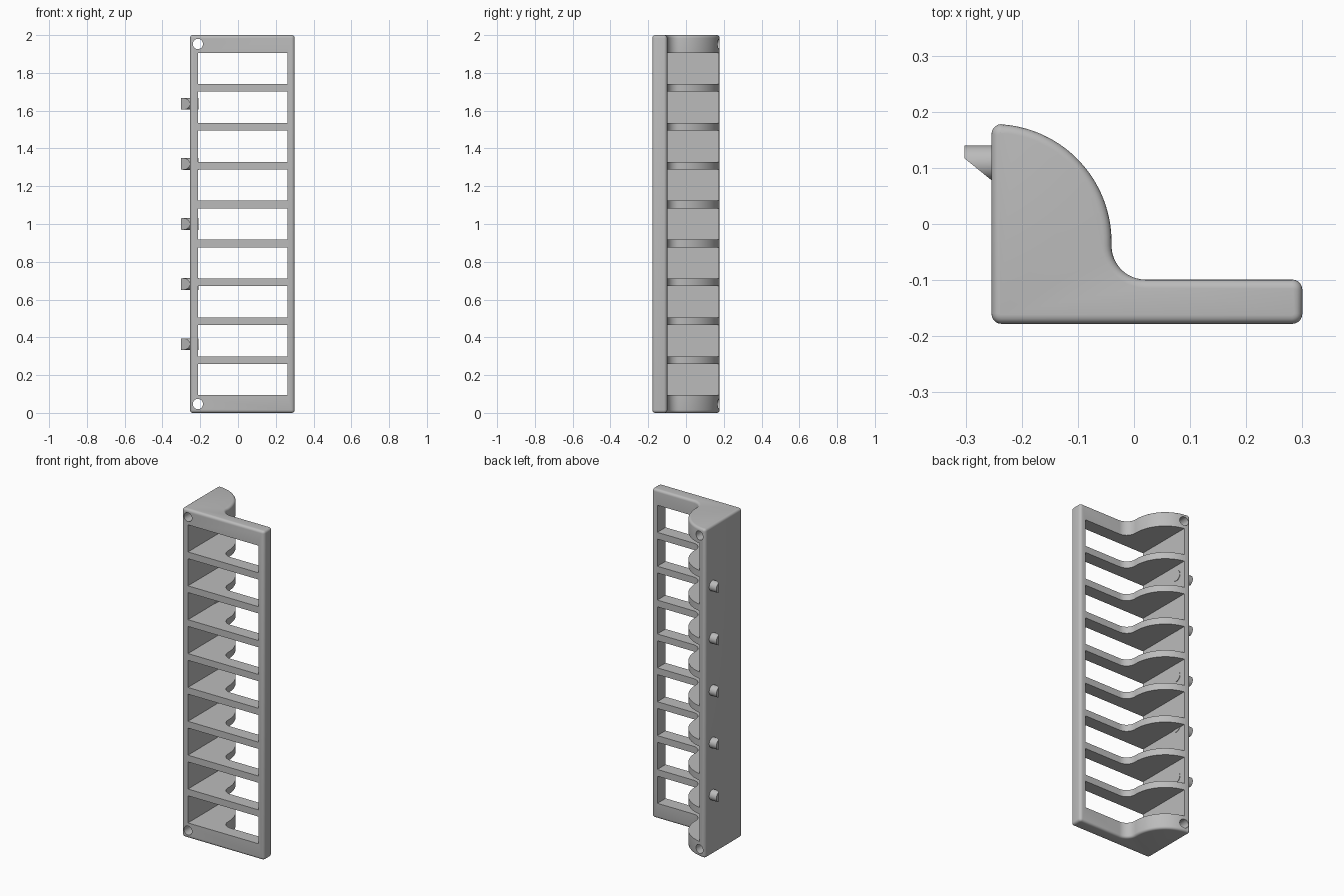
import bpy, bmesh
from math import sin, cos, radians, pi
from mathutils import Matrix, Vector

cube = bpy.data.objects.get("Cube")
if cube:
    bpy.data.objects.remove(cube, do_unlink=True)

grey = bpy.data.materials.new("light grey")
grey.use_nodes = True
colour = (0.5, 0.5, 0.5, 1)
grey.diffuse_color = colour
grey.node_tree.nodes["Principled BSDF"].inputs["Base Color"].default_value = colour

HEIGHT = 2.0
LEFT, RIGHT, FRONT, BACK = -0.254, 0.3, -0.178, 0.178
INNER = -0.212
ROUND = 0.018


def make(name, bm):
    bmesh.ops.recalc_face_normals(bm, faces=bm.faces)
    mesh = bpy.data.meshes.new(name)
    bm.to_mesh(mesh)
    bm.free()
    mesh.materials.append(grey)
    ob = bpy.data.objects.new(name, mesh)
    bpy.context.collection.objects.link(ob)
    return ob


def activate(ob):
    bpy.ops.object.select_all(action='DESELECT')
    ob.select_set(True)
    bpy.context.view_layer.objects.active = ob


def smooth(ob):
    activate(ob)
    bpy.ops.object.shade_smooth_by_angle(angle=radians(35))


def arc(cx, cy, r, start, end, steps):
    angles = [radians(start + (end - start) * i / steps) for i in range(steps + 1)]
    return [(cx + r * cos(a), cy + r * sin(a)) for a in angles]


def cylinder(bm, radius, depth, matrix, segments=32):
    bmesh.ops.create_cone(bm, cap_ends=True, segments=segments, radius1=radius,
                          radius2=radius, depth=depth, matrix=matrix)


# Body: bracket-shaped profile with rounded corners, extruded upwards
flange = -0.099
outline = arc(LEFT + ROUND, FRONT + ROUND, ROUND, 180, 270, 5)
outline += arc(RIGHT - ROUND, FRONT + ROUND, ROUND, 270, 360, 5)
outline += arc(RIGHT - ROUND, flange - ROUND, ROUND, 0, 90, 5)
outline += arc(0.02, flange + 0.06, 0.06, 270, 180, 12)
outline += arc(-0.25, -0.032, 0.21, 0, 86, 28)
outline += arc(LEFT + ROUND, BACK - ROUND, ROUND, 92, 180, 5)

bm = bmesh.new()
base = bm.faces.new([bm.verts.new((x, y, 0)) for x, y in outline])
top = bmesh.ops.extrude_face_region(bm, geom=[base])
bmesh.ops.translate(bm, vec=(0, 0, HEIGHT),
                    verts=[v for v in top["geom"] if isinstance(v, bmesh.types.BMVert)])
body = make("rack_body", bm)
rim = body.modifiers.new("rounded_rims", 'BEVEL')
rim.width = 0.015
rim.segments = 4
rim.limit_method = 'ANGLE'
rim.angle_limit = radians(60)
rim.use_clamp_overlap = False

# Cutter: nine compartments and two screw holes, all through the depth
bm = bmesh.new()
pitch, opening = 0.206, 0.165
for i in range(9):
    z = 1.0 + (i - 4) * pitch
    bmesh.ops.create_cube(bm, size=1, matrix=Matrix.Translation(
        ((INNER + 0.262) / 2, 0, z)) @ Matrix.Diagonal((0.262 - INNER, 1, opening, 1)))
for z in (0.047, HEIGHT - 0.047):
    cylinder(bm, 0.027, 1, Matrix.Translation((-0.212, 0, z)) @ Matrix.Rotation(pi / 2, 4, 'X'))
cutter = make("opening_cutter", bm)
cutter.hide_render = True
cut = body.modifiers.new("openings", 'BOOLEAN')
cut.operation = 'DIFFERENCE'
cut.solver = 'EXACT'
cut.object = cutter

activate(body)
for name in ("rounded_rims", "openings"):
    bpy.ops.object.modifier_apply(modifier=name)
bpy.data.objects.remove(cutter, do_unlink=True)
smooth(body)

# Locating pegs through the side wall, each with a slanted tip
for i in range(5):
    bm = bmesh.new()
    z = 1.0 + (i - 2) * 0.318
    tip, inside = -0.302, INNER + 0.003
    cylinder(bm, 0.031, inside - tip,
             Matrix.Translation(((tip + inside) / 2, 0.109, z)) @ Matrix.Rotation(pi / 2, 4, 'Y'))
    bmesh.ops.bisect_plane(bm, geom=bm.verts[:] + bm.edges[:] + bm.faces[:],
                           plane_co=(tip, 0.117, z), plane_no=Vector((-0.039, -0.048, 0)).normalized(),
                           clear_outer=True)
    bmesh.ops.holes_fill(bm, edges=[e for e in bm.edges if e.is_boundary])
    smooth(make(f"peg_{i + 1}", bm))
